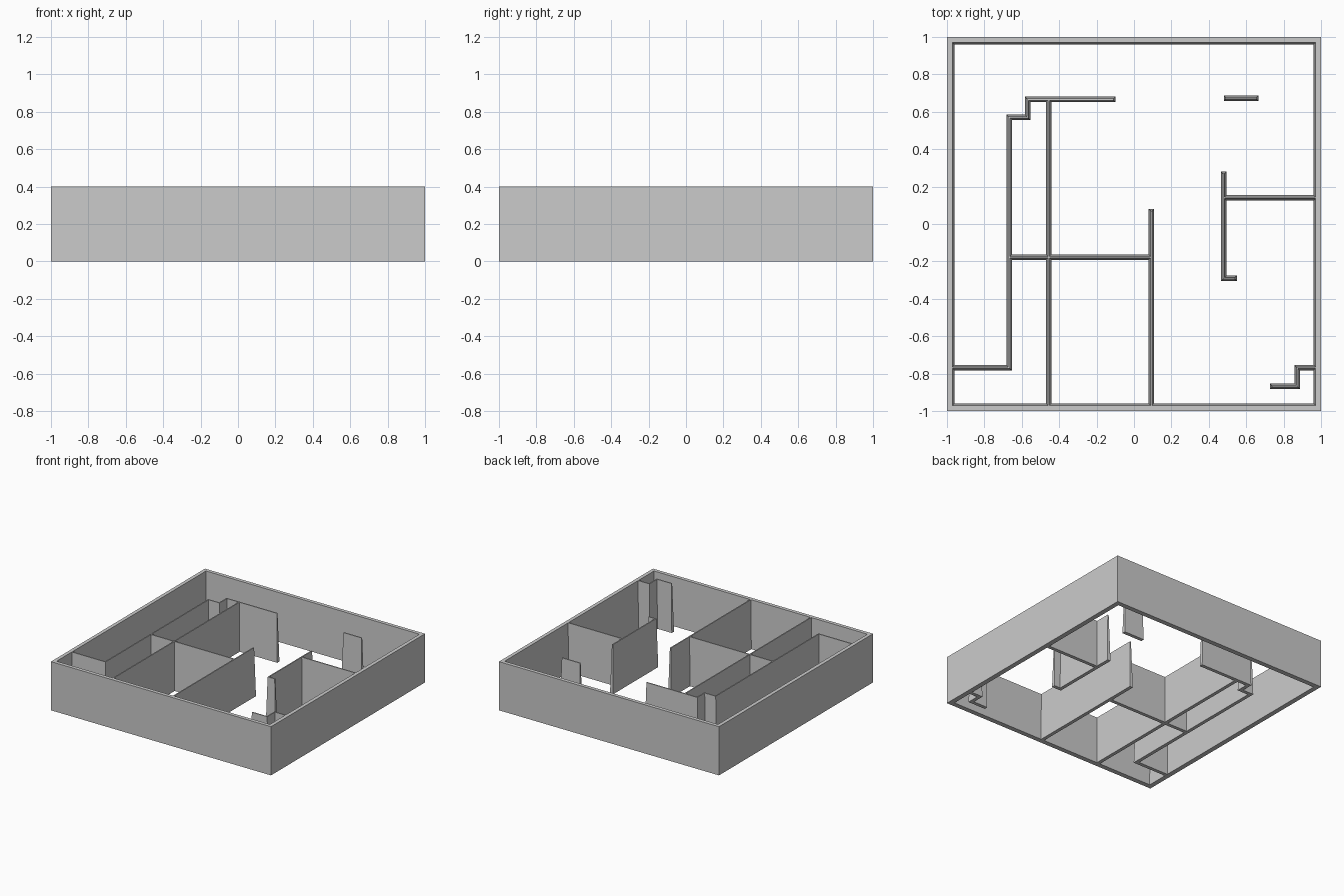
import bpy, bmesh
from mathutils import Vector

cube = bpy.data.objects.get("Cube")
if cube:
    bpy.data.objects.remove(cube)

HEIGHT = 0.4
DRAFT = 0.01           # lean of every inner face over the full height
HALF_BOTTOM = 0.0145   # half thickness of a partition at its base
HALF_TOP = HALF_BOTTOM - DRAFT

grey = bpy.data.materials.new("plain_grey")
grey.use_nodes = True
grey.diffuse_color = (0.6, 0.6, 0.6, 1)
grey.node_tree.nodes["Principled BSDF"].inputs["Base Color"].default_value = grey.diffuse_color


def finish(name, bm):
    bmesh.ops.recalc_face_normals(bm, faces=bm.faces)
    mesh = bpy.data.meshes.new(name)
    bm.to_mesh(mesh)
    bm.free()
    mesh.materials.append(grey)
    bpy.context.collection.objects.link(bpy.data.objects.new(name, mesh))


def ribbon(points, half, start_cut, end_cut):
    """Left and right mitred outlines of a path, with its ends trimmed."""
    pts = [Vector(p) for p in points]
    dirs = [(b - a).normalized() for a, b in zip(pts, pts[1:])]
    pts[0] += dirs[0] * start_cut
    pts[-1] -= dirs[-1] * end_cut
    sides = []
    for i, p in enumerate(pts):
        a, b = dirs[max(i - 1, 0)], dirs[min(i, len(dirs) - 1)]
        na, nb = Vector((-a.y, a.x)), Vector((-b.y, b.x))
        offset = (na + nb) * half / (1 + na.dot(nb))
        sides.append((p + offset, p - offset))
    return sides


def partition(name, points, free_start=False, free_end=False):
    """Tapered wall along a path; free ends lean inward as well."""
    bm = bmesh.new()
    rings = []
    low = ribbon(points, HALF_BOTTOM, 0, 0)
    high = ribbon(points, HALF_TOP, DRAFT * free_start, DRAFT * free_end)
    for (ll, lr), (hl, hr) in zip(low, high):
        rings.append([bm.verts.new((*p, z)) for p, z in
                      ((ll, 0), (lr, 0), (hr, HEIGHT), (hl, HEIGHT))])
    for a, b in zip(rings, rings[1:]):
        for i in range(4):
            j = (i + 1) % 4
            bm.faces.new((a[i], a[j], b[j], b[i]))
    bm.faces.new(rings[0])
    bm.faces.new(rings[-1])
    finish(name, bm)


# Square outer shell: vertical outside, leaning inside, open top and bottom
bm = bmesh.new()
inner = 0.97
loops = []
for r, z in ((1, 0), (1, HEIGHT), (inner, HEIGHT), (inner - DRAFT, 0)):
    loops.append([bm.verts.new((sx * r, sy * r, z))
                  for sx, sy in ((-1, -1), (1, -1), (1, 1), (-1, 1))])
for a, b in zip(loops, loops[1:] + loops[:1]):
    for i in range(4):
        j = (i + 1) % 4
        bm.faces.new((a[i], a[j], b[j], b[i]))
finish("outer_wall", bm)

# Partitions; ends that meet the shell are buried inside it
EDGE = 0.98
LEFT, MID, CROSS = -0.668, -0.455, -0.178
partition("stepped_partition",
          [(-EDGE, -0.768), (LEFT, -0.768), (LEFT, 0.57), (-0.568, 0.57),
           (-0.568, 0.666), (-0.1, 0.666)], free_end=True)
partition("long_partition", [(MID, -EDGE), (MID, 0.666)])
partition("cross_partition", [(LEFT, CROSS), (0.093, CROSS)])
partition("middle_partition", [(0.093, -EDGE), (0.093, 0.08)], free_end=True)
partition("hooked_partition", [(0.48, 0.28), (0.48, -0.29), (0.55, -0.29)],
          free_start=True, free_end=True)
partition("side_partition", [(0.48, 0.14), (EDGE, 0.14)])
partition("free_standing_wall", [(0.48, 0.672), (0.665, 0.672)],
          free_start=True, free_end=True)
partition("corner_partition",
          [(EDGE, -0.768), (0.872, -0.768), (0.872, -0.868), (0.727, -0.868)],
          free_end=True)
